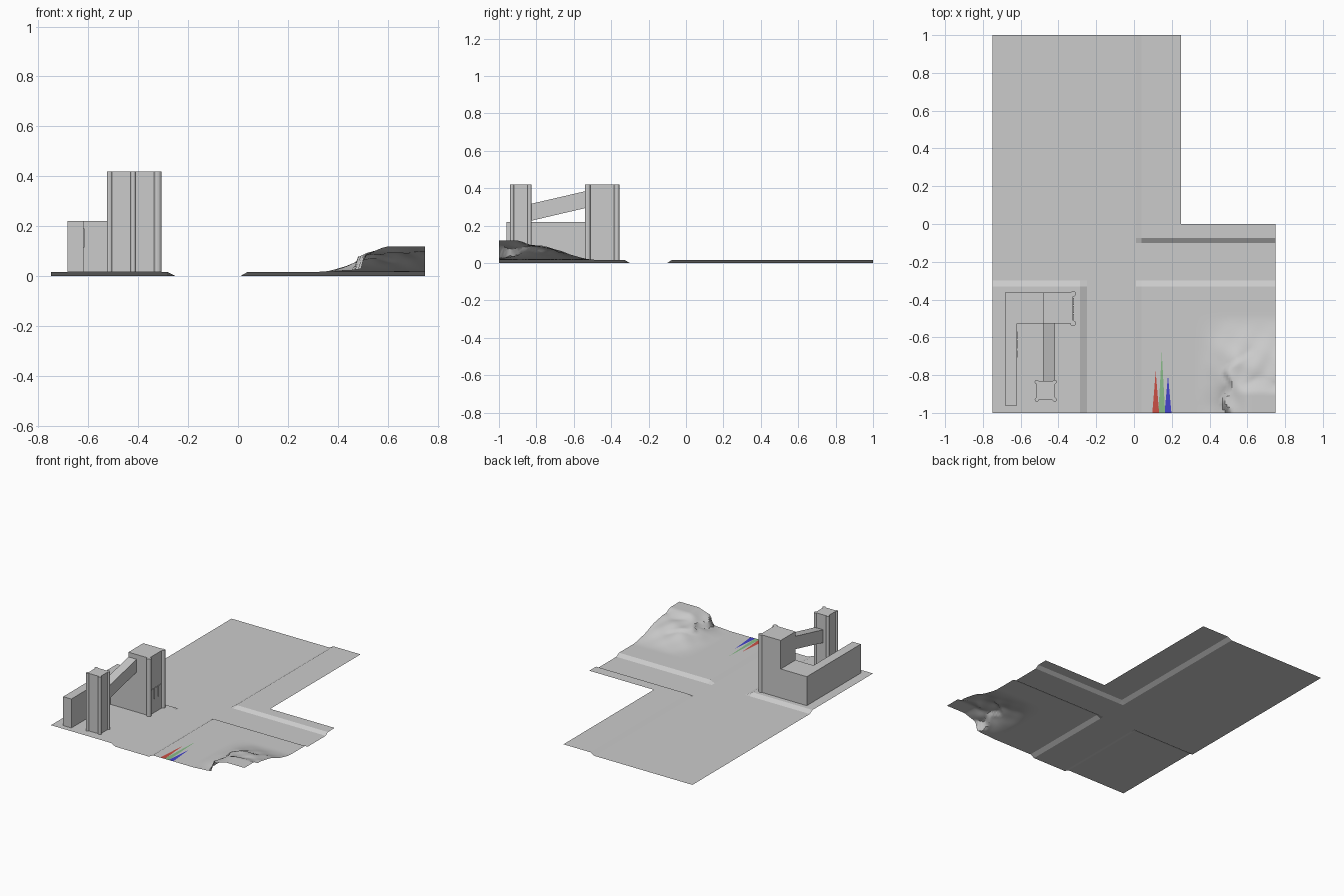
import bpy, bmesh, math

if "Cube" in bpy.data.objects:
    bpy.data.objects.remove(bpy.data.objects["Cube"])

KERB = 0.017  # pavement height above the road


def finish(name, bm, color=None):
    me = bpy.data.meshes.new(name)
    bm.to_mesh(me)
    bm.free()
    ob = bpy.data.objects.new(name, me)
    bpy.context.collection.objects.link(ob)
    if color:
        mat = bpy.data.materials.new(name)
        mat.diffuse_color = color
        mat.use_nodes = True
        mat.node_tree.nodes["Principled BSDF"].inputs["Base Color"].default_value = mat.diffuse_color
        me.materials.append(mat)
    return ob


def prism(name, pts, vec):
    """Extrude a closed outline along vec; capped at both ends."""
    bm = bmesh.new()
    f = bm.faces.new([bm.verts.new(p) for p in pts])
    ext = bmesh.ops.extrude_face_region(bm, geom=[f], use_keep_orig=True)
    verts = [g for g in ext['geom'] if isinstance(g, bmesh.types.BMVert)]
    bmesh.ops.translate(bm, verts=verts, vec=vec)
    bmesh.ops.recalc_face_normals(bm, faces=bm.faces)
    return finish(name, bm)


def block(name, x0, x1, y0, y1, z0, z1):
    return prism(name, [(x0, y0, z0), (x1, y0, z0), (x1, y1, z0), (x0, y1, z0)], (0, 0, z1 - z0))


def height_sheet(name, xs, ys, height, keep=lambda x, y: True):
    """Open sheet over a grid of coordinates."""
    bm = bmesh.new()
    v = {(i, j): bm.verts.new((x, y, height(x, y)))
         for i, x in enumerate(xs) for j, y in enumerate(ys)}
    for i in range(len(xs) - 1):
        for j in range(len(ys) - 1):
            if keep((xs[i] + xs[i + 1]) / 2, (ys[j] + ys[j + 1]) / 2):
                bm.faces.new((v[i, j], v[i + 1, j], v[i + 1, j + 1], v[i, j + 1]))
    bmesh.ops.delete(bm, geom=[q for q in bm.verts if not q.link_faces], context='VERTS')
    return finish(name, bm)


def ramp(t, a, b):
    return min(1, max(0, (t - a) / (b - a)))


def smooth(t, a, b):
    s = ramp(t, a, b)
    return s * s * (3 - 2 * s)


# Road and three raised pavements
def street(x, y):
    west = ramp(x, -0.25, -0.285)
    east = ramp(x, 0.01, 0.04)
    south = ramp(y, -0.30, -0.33)
    north = ramp(y, -0.10, -0.075)
    return KERB * max(min(west, south), min(east, south), min(east, north))


RX, RY = 0.31, -0.46  # rock patch corner
height_sheet("street", [-0.75, -0.285, -0.25, 0.01, 0.04, 0.25, RX, 0.75],
             [-1, RY, -0.33, -0.30, -0.10, -0.075, 0, 1], street,
             lambda x, y: not (x > 0.25 and y > 0) and not (x > RX and y < RY))


# Rocky outcrop: gentle slope, then a cliff in the front corner
def rock(x, y):
    edge = 0.485 + 0.02 * math.sin(y * 35) + 0.12 * smooth(y, -0.8, -0.65)
    slope = smooth(x, 0.33, 0.56) * smooth(y, -0.48, -0.76)
    front = 1 - 0.75 * smooth(y, -0.84, -0.97) * (1 - ramp(x, edge, edge + 0.015))
    cliff = 0.022 * ramp(x, edge, edge + 0.015) * smooth(y, -0.6, -0.85)
    top = 0.026 * smooth(x, 0.52, 0.61) * ramp(y, -0.83 + 0.02 * math.sin(x * 40), -0.89)
    bump = 0.005 * math.sin(x * 38 + y * 9) * math.sin(y * 33 - x * 12) * slope * (1 - top / 0.026)
    return KERB + 0.054 * slope * front + cliff + top + bump


n = 36
outcrop = height_sheet("rock_outcrop", [RX + (0.75 - RX) * i / n for i in range(n + 1)],
                       [-1 + (RY + 1) * i / n for i in range(n + 1)], rock)
bpy.context.view_layer.objects.active = outcrop
outcrop.select_set(True)
bpy.ops.object.shade_smooth_by_angle(angle=math.radians(35))

# Low L-shaped wing
wing = [(-0.683, -0.96), (-0.62, -0.96), (-0.62, -0.526), (-0.481, -0.526),
        (-0.481, -0.362), (-0.683, -0.362)]
prism("low_wing", [(x, y, KERB) for x, y in wing], (0, 0, 0.22 - KERB))

# Two towers with round corner columns
TOP = 0.42
block("main_tower", -0.481, -0.322, -0.526, -0.362, KERB, TOP)
block("small_tower", -0.515, -0.418, -0.932, -0.832, KERB, TOP)
corners = [(-0.322, -0.526), (-0.322, -0.37)]
corners += [(x, y) for x in (-0.515, -0.42) for y in (-0.93, -0.836)]
for k, (x, y) in enumerate(corners):
    r = 0.015 if k < 2 else 0.011
    ring = [(x + r * math.cos(a * math.pi / 6), y + r * math.sin(a * math.pi / 6), KERB)
            for a in range(12)]
    prism("corner_column", ring, (0, 0, TOP - KERB))

# Sloping bridge between the towers
prism("sloping_bridge", [(-0.481, -0.835, 0.224), (-0.481, -0.52, 0.298),
                         (-0.481, -0.52, 0.388), (-0.481, -0.835, 0.315)], (0.063, 0, 0))

# Window panels on the wing and on the main tower
for face, spans in ((-0.62, [(-0.706, -0.67), (-0.66, -0.615), (-0.608, -0.57)]),
                    (-0.322, [(-0.505, -0.476), (-0.471, -0.433), (-0.428, -0.392)])):
    for y0, y1 in spans:
        block("window_panel", face - 0.003, face + 0.004, y0, y1, 0.115, 0.19)

# Fading colour streaks painted on the pavement
for name, x, tip, col in (("red_streak", 0.115, -0.78, (0.6, 0.08, 0.06, 1)),
                          ("green_streak", 0.147, -0.68, (0.25, 0.5, 0.25, 1)),
                          ("blue_streak", 0.18, -0.8, (0.06, 0.06, 0.6, 1))):
    bm = bmesh.new()
    bm.faces.new([bm.verts.new(p) for p in ((x - 0.018, -1, KERB + 0.001),
                                            (x + 0.018, -1, KERB + 0.001),
                                            (x, tip, KERB + 0.001))])
    finish(name, bm, col)
